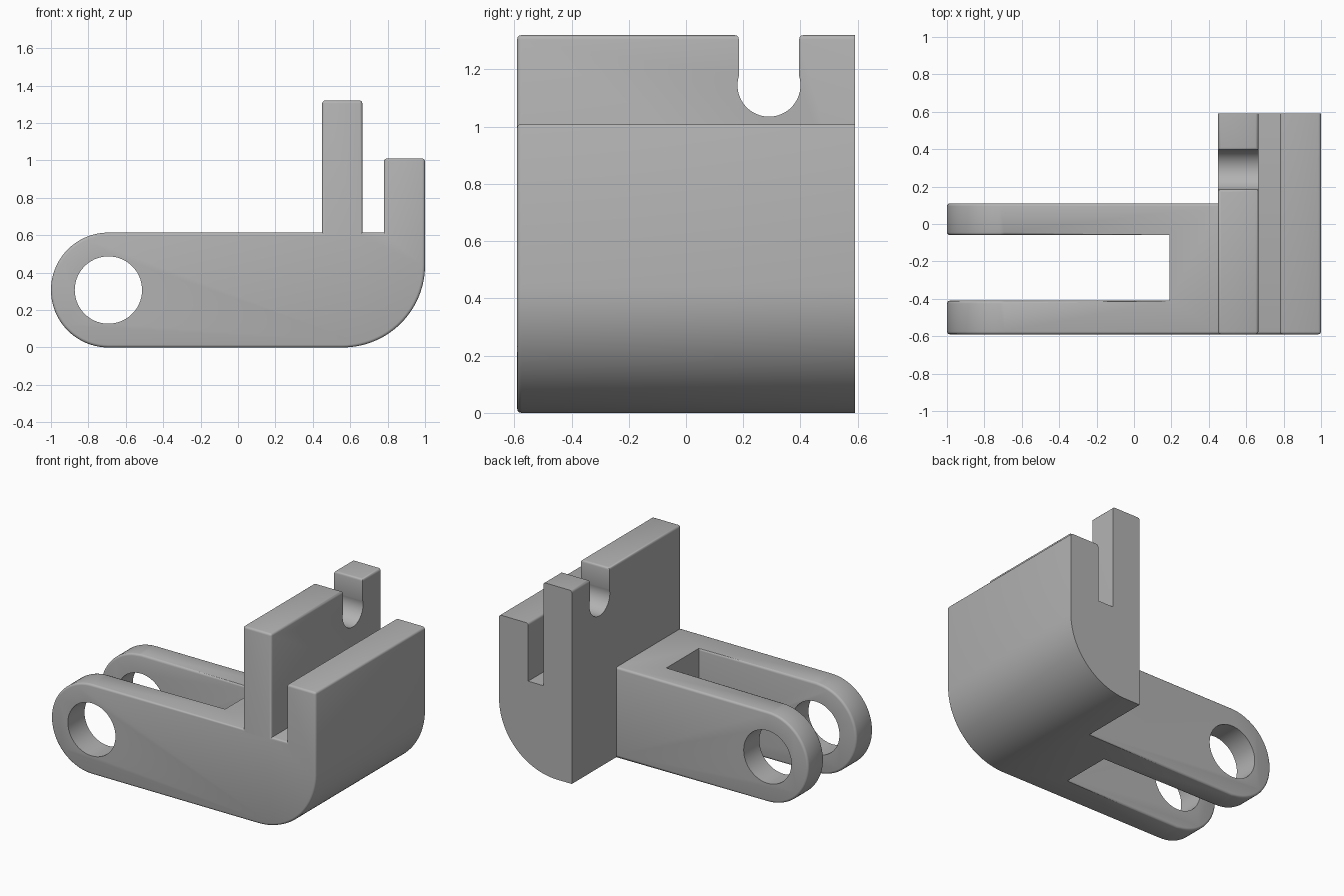
import bpy, bmesh, math
from mathutils import Vector

if "Cube" in bpy.data.objects:
    bpy.data.objects.remove(bpy.data.objects["Cube"])

grey = bpy.data.materials.new("plain grey")
grey.use_nodes = True
grey.diffuse_color = (0.45, 0.45, 0.45, 1)
grey.node_tree.nodes["Principled BSDF"].inputs["Base Color"].default_value = (0.45, 0.45, 0.45, 1)


def arc(cx, cz, r, start, end, steps):
    angles = [math.radians(start + (end - start) * i / steps) for i in range(steps + 1)]
    return [(cx + r * math.cos(a), cz + r * math.sin(a)) for a in angles]


def prism(name, points, axis, low, high):
    """Extrude a closed profile along x or y."""
    bm = bmesh.new()
    place = (lambda u, w: (low, u, w)) if axis == "x" else (lambda u, w: (u, low, w))
    face = bm.faces.new([bm.verts.new(place(u, w)) for u, w in points])
    new = bmesh.ops.extrude_face_region(bm, geom=[face])["geom"]
    step = Vector((high - low, 0, 0)) if axis == "x" else Vector((0, high - low, 0))
    bmesh.ops.translate(bm, vec=step, verts=[v for v in new if isinstance(v, bmesh.types.BMVert)])
    bmesh.ops.recalc_face_normals(bm, faces=bm.faces)
    mesh = bpy.data.meshes.new(name)
    bm.to_mesh(mesh)
    bm.free()
    obj = bpy.data.objects.new(name, mesh)
    bpy.context.collection.objects.link(obj)
    return obj


def rect(u0, u1, w0, w1):
    return [(u0, w0), (u1, w0), (u1, w1), (u0, w1)]


# Side outline: rounded arm end, curved heel, two uprights
R, DEPTH, ARM_Y = 0.307, 0.59, 0.11
PIN = (-0.693, R)
outline = arc(*PIN, R, 90, 270, 40)
outline += arc(0.56, 0.44, 0.44, 270, 360, 28)
outline += [(1, 1.01), (0.78, 1.01), (0.78, 2 * R), (0.665, 2 * R), (0.665, 1.32), (0.45, 1.32), (0.45, 2 * R)]
bracket = prism("clevis_bracket", outline, "y", -DEPTH, DEPTH)
bracket.data.materials.append(grey)

# Cutters: space behind the arms, fork slot, pin hole, keyhole notch
notch = [(0.185, 1.5)] + arc(0.29, 1.145, 0.11, 163, 377, 36) + [(0.395, 1.5)]
cutters = [
    prism("rear_cutter", rect(-1.2, 0.45, -0.2, 1.5), "y", ARM_Y, 0.8),
    prism("fork_cutter", [(-1.2, -0.2), (0.19, -0.2), (0.19, 0.8), (-1.2, 0.8)], "y", -0.41, -0.06),
    prism("pin_cutter", arc(*PIN, 0.18, 0, 354, 59), "y", -0.8, 0.8),
    prism("notch_cutter", notch, "x", 0.3, 0.72),
]
for cutter in cutters:
    cutter.hide_render = True
    mod = bracket.modifiers.new(cutter.name, "BOOLEAN")
    mod.operation, mod.solver, mod.object = "DIFFERENCE", "EXACT", cutter
graph = bpy.context.evaluated_depsgraph_get()
result = bpy.data.meshes.new_from_object(bracket.evaluated_get(graph))
bracket.modifiers.clear()
bracket.data = result
for cutter in cutters:
    bpy.data.objects.remove(cutter)


def rounded(edge):
    """Outer edges are softened; back, bore, notch and fork root stay sharp."""
    if len(edge.link_faces) != 2 or edge.calc_face_angle_signed(0) < math.radians(35):
        return False
    x, y, z = (edge.verts[0].co + edge.verts[1].co) / 2
    at_back = y > DEPTH - 0.01
    at_bore = math.hypot(x - PIN[0], z - PIN[1]) < 0.2
    at_notch = 0.17 < y < 0.41 and 1 < z < 1.31
    at_root = abs(x - 0.19) < 0.005 and -0.4 < y < -0.07
    at_rear_foot = z < 0.01 and y > ARM_Y and x < 0.46
    return not (at_back or at_bore or at_notch or at_root or at_rear_foot)


# Soften the outer edges
bm = bmesh.new()
bm.from_mesh(result)
bmesh.ops.remove_doubles(bm, verts=bm.verts, dist=0.0005)
bmesh.ops.dissolve_limit(bm, angle_limit=math.radians(0.5), verts=bm.verts, edges=bm.edges)
bm.normal_update()
bmesh.ops.bevel(bm, geom=[e for e in bm.edges if rounded(e)], offset=0.015, segments=3,
                profile=0.5, affect="EDGES", clamp_overlap=False)
bm.to_mesh(result)
bm.free()

bpy.ops.object.select_all(action="DESELECT")
bracket.select_set(True)
bpy.context.view_layer.objects.active = bracket
bpy.ops.object.shade_smooth_by_angle(angle=math.radians(32))
